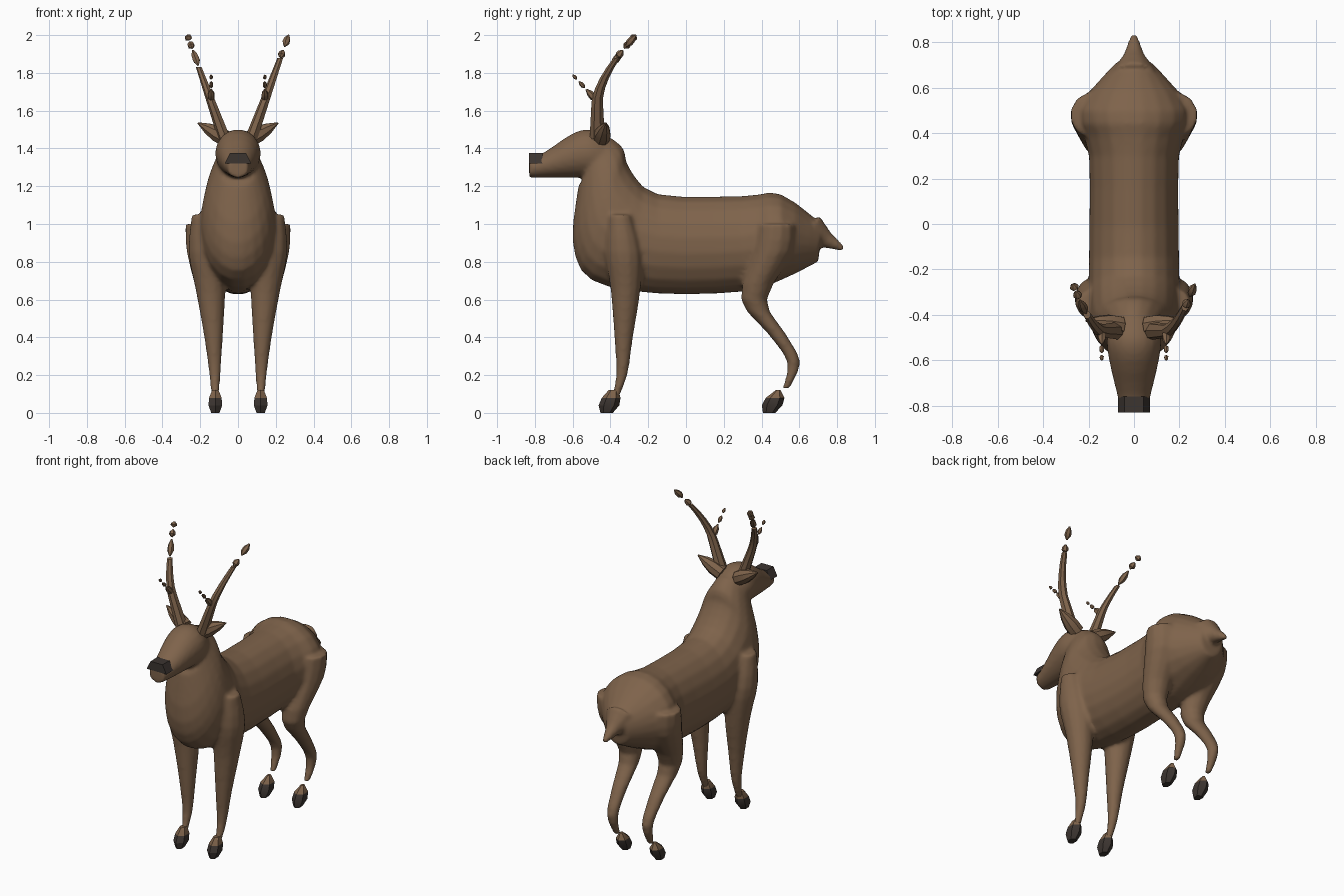
import bpy, bmesh, math
from mathutils import Vector

if "Cube" in bpy.data.objects:
    bpy.data.objects.remove(bpy.data.objects["Cube"])


def material(name, *rgb):
    m = bpy.data.materials.new(name)
    m.use_nodes = True
    m.diffuse_color = (*rgb, 1)
    bsdf = m.node_tree.nodes["Principled BSDF"]
    bsdf.inputs["Base Color"].default_value = (*rgb, 1)
    bsdf.inputs["Roughness"].default_value = 0.9
    return m


BROWN = material("brown_hide", 0.21, 0.125, 0.07)
DARK = material("dark_horn", 0.045, 0.035, 0.03)
SIDES = {"left": 1, "right": -1}


def smooth(rows, steps=3):
    """Fill in a smooth curve through a few key rows."""
    keys = [Vector(row) for row in rows]
    last = len(keys) - 1
    out = []
    for i in range(last):
        start, end = keys[i], keys[i + 1]
        leave = (end - keys[max(i - 1, 0)]) / 2
        arrive = (keys[min(i + 2, last)] - start) / 2
        for k in range(steps):
            t = k / steps
            blend = start.lerp(end, t * t * (3 - 2 * t))
            out.append(blend + leave * (t * (1 - t) ** 2) - arrive * (t * t * (1 - t)))
    return out + [keys[-1]]


def loft(bm, rings, sides):
    """Skin elliptical rings given as (centre, axis u, axis v)."""
    loops = []
    for centre, u, v in rings:
        angles = [math.tau * (i + 0.5) / sides for i in range(sides)]
        loops.append([bm.verts.new(Vector(centre) + Vector(u) * math.cos(a) + Vector(v) * math.sin(a))
                      for a in angles])
    for a, b in zip(loops, loops[1:]):
        for i in range(sides):
            j = (i + 1) % sides
            bm.faces.new((a[i], a[j], b[j], b[i]))
    bm.faces.new(loops[0])
    bm.faces.new(loops[-1])


def level_ring(centre, rx, ry):
    return centre, (rx, 0, 0), (0, ry, 0)


def slanted_ring(top_y, top_z, low_y, low_z, width):
    top, low = Vector((0, top_y, top_z)), Vector((0, low_y, low_z))
    return (top + low) / 2, (width, 0, 0), (top - low) / 2


def spindle(bm, start, end, radii, sides=6):
    """Straight piece whose radius follows the given list."""
    start, end = Vector(start), Vector(end)
    u = (end - start).orthogonal().normalized()
    v = (end - start).normalized().cross(u)
    last = len(radii) - 1
    loft(bm, [(start.lerp(end, i / last), u * r, v * r) for i, r in enumerate(radii)], sides)


def finish(bm, name, mats=(BROWN,), angle=40):
    bmesh.ops.recalc_face_normals(bm, faces=bm.faces)
    mesh = bpy.data.meshes.new(name)
    bm.to_mesh(mesh)
    bm.free()
    ob = bpy.data.objects.new(name, mesh)
    bpy.context.collection.objects.link(ob)
    for m in mats:
        mesh.materials.append(m)
    bpy.ops.object.select_all(action="DESELECT")
    ob.select_set(True)
    bpy.context.view_layer.objects.active = ob
    bpy.ops.object.shade_smooth_by_angle(angle=math.radians(angle))
    return ob


# Torso from rump to neck: top y and z, bottom y and z, half width
TORSO = [
    (0.72, 1, 0.7, 0.8, 0.08),
    (0.5, 1.16, 0.5, 0.7, 0.25),
    (0.3, 1.15, 0.3, 0.64, 0.2),
    (-0.15, 1.16, -0.15, 0.63, 0.2),
    (-0.3, 1.3, -0.5, 0.7, 0.2),
    (-0.33, 1.4, -0.6, 0.9, 0.17),
    (-0.4, 1.46, -0.57, 1.2, 0.11),
]
# Head from nape to muzzle: y, top z, half width
HEAD = [(-0.4, 1.45, 0.09), (-0.5, 1.5, 0.12), (-0.6, 1.48, 0.11),
        (-0.75, 1.38, 0.075), (-0.83, 1.35, 0.055)]
JAW = 1.245
# Legs: y, z, radius
FRONT_LEG = [(-0.35, 1.05, 0.06), (-0.33, 0.85, 0.1), (-0.32, 0.65, 0.08),
             (-0.33, 0.4, 0.05), (-0.34, 0.2, 0.03), (-0.38, 0.07, 0.02)]
HIND_LEG = [(0.48, 1, 0.1), (0.46, 0.85, 0.11), (0.36, 0.6, 0.07),
            (0.48, 0.42, 0.048), (0.57, 0.27, 0.035), (0.53, 0.13, 0.02)]
STANCE = 0.12


def leg(bm, rows, side):
    """Legs spread outward with height."""
    loft(bm, [level_ring((side * (STANCE + 0.06 * z * z), y, z), r, r)
              for y, z, r in smooth(rows)], 12)


# Fuse the soft body parts into one continuous skin
bm = bmesh.new()
loft(bm, [slanted_ring(*row) for row in smooth(TORSO)], 20)
loft(bm, [slanted_ring(y, top, y, JAW, w) for y, top, w in smooth(HEAD)], 20)
spindle(bm, (0, 0.66, 0.96), (0, 0.835, 0.868), (0.1, 0.045, 0.014), 10)
for side in SIDES.values():
    leg(bm, FRONT_LEG, side)
    leg(bm, HIND_LEG, side)
body = finish(bm, "body")
fuse = body.modifiers.new("fuse", "REMESH")
fuse.mode = "VOXEL"
fuse.voxel_size = 0.012
fuse.use_smooth_shade = True
soften = body.modifiers.new("soften", "SMOOTH")
soften.iterations = 6

# Dark nose cap on the upper muzzle tip
bm = bmesh.new()
loft(bm, [level_ring((0, -0.795, z), w, 0.05) for z, w in ((1.32, 0.1), (1.375, 0.06))], 4)
finish(bm, "nose", (DARK,))


def hoof(name, side, y, lean, tip):
    """Faceted hoof leaning back, dark below the pastern."""
    bm = bmesh.new()
    loft(bm, [level_ring((side * STANCE, y + lean * z, z), r, r * 1.3)
              for z, r in ((0, 0.025), (0.04, 0.042), (0.08, 0.038), (0.12, tip))], 6)
    for face in bm.faces:
        face.material_index = int(face.calc_center_median().z < 0.07)
    finish(bm, name, (BROWN, DARK), 30)


for label, side in SIDES.items():
    hoof("front_hoof_" + label, side, -0.42, 0.3, 0.02)
    hoof("hind_hoof_" + label, side, 0.44, 0.4, 0.01)


def beam(z, side):
    """Point on the antler curve, spreading out and sweeping back."""
    sweep = 1.1 * max(0, z - 1.65) ** 1.6
    return Vector((side * (0.07 + 0.36 * (z - 1.45)), sweep - 0.47, z))


# Antlers: an unbroken base, then loose pieces towards the tip
BASE = 1.45
BREAK = {"left": 1.88, "right": 1.83}
PIECES = {"left": [(1.88, 1.92), (1.94, 2)],
          "right": [(1.84, 1.92), (1.93, 1.965), (1.975, 2)]}
SPLINTER = (0.004, 0.02, 0.018, 0.004)
TINE = Vector((0, -0.13, 0.14))

for label, side in SIDES.items():
    bm = bmesh.new()
    rings = []
    for i in range(9):
        t = i / 8
        r = 0.036 - 0.02 * t
        rings.append(level_ring(beam(BASE + t * (BREAK[label] - BASE), side), r, r * 1.15))
    loft(bm, rings, 7)
    for low, high in PIECES[label]:
        spindle(bm, beam(low, side), beam(high, side), SPLINTER)
    # Forward tine, broken into shrinking splinters
    root = beam(1.65, side)
    for low, high, size in ((0, 0.45, 1), (0.5, 0.75, 0.6), (0.83, 1, 0.5)):
        spindle(bm, root + TINE * low, root + TINE * high, [r * size for r in SPLINTER])
    finish(bm, "antler_" + label)

    # Ears flaring outward
    bm = bmesh.new()
    spindle(bm, (side * 0.06, -0.45, 1.45), (side * 0.212, -0.425, 1.535),
            (0.045, 0.045, 0.03, 0.004), 8)
    finish(bm, "ear_" + label)
